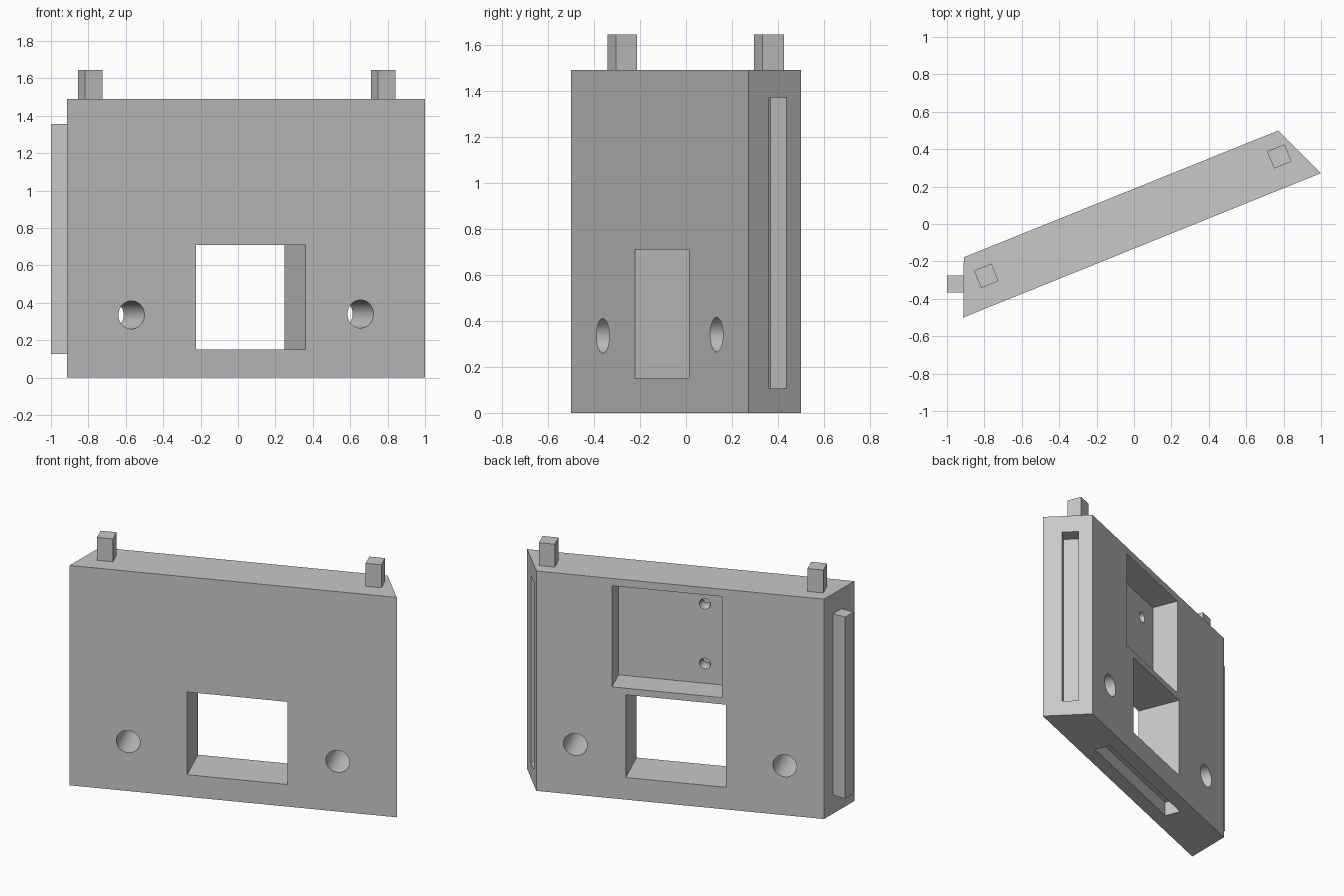
import bpy, bmesh, math
from mathutils import Matrix, Vector

cube = bpy.data.objects.get("Cube")
if cube:
    bpy.data.objects.remove(cube, do_unlink=True)

GREY = (0.58, 0.58, 0.58, 1)
mat = bpy.data.materials.new("plain grey")
mat.use_nodes = True
mat.diffuse_color = GREY
mat.node_tree.nodes["Principled BSDF"].inputs["Base Color"].default_value = GREY

H, T = 1.49, 0.297            # panel height and thickness
CORNER = Vector((-0.913, -0.5, 0))
# Panel frame: x along the front face, y into the thickness
PANEL = Matrix.Translation(CORNER) @ Matrix.Rotation(math.radians(22), 4, "Z")


def finish(name, bm):
    bmesh.ops.recalc_face_normals(bm, faces=bm.faces)
    mesh = bpy.data.meshes.new(name)
    bm.to_mesh(mesh)
    bm.free()
    mesh.materials.append(mat)
    obj = bpy.data.objects.new(name, mesh)
    bpy.context.collection.objects.link(obj)
    return obj


def box(name, lo, hi, frame=Matrix()):
    lo, hi = Vector(lo), Vector(hi)
    bm = bmesh.new()
    bmesh.ops.create_cube(bm, size=1)
    bm.transform(frame @ Matrix.Translation((lo + hi) / 2)
                 @ Matrix.Diagonal((*(hi - lo), 1)))
    return finish(name, bm)


def drill(name, x, z, r, y0, y1, ridges=0):
    """Round cutter along the panel thickness, optionally ridged like a thread."""
    bm = bmesh.new()
    bmesh.ops.create_cone(bm, cap_ends=True, segments=40, radius1=r, radius2=r,
                          depth=y1 - y0)
    for i in range(1, 2 * ridges):
        level = (y1 - y0) * (i / (2 * ridges) - 0.5)
        cut = bmesh.ops.bisect_plane(bm, geom=bm.verts[:] + bm.edges[:] + bm.faces[:],
                                     plane_co=(0, 0, level), plane_no=(0, 0, 1))
        for v in cut["geom_cut"]:
            if isinstance(v, bmesh.types.BMVert) and i % 2:
                v.co.xy *= 0.88
    bm.transform(PANEL @ Matrix.Translation((x, (y0 + y1) / 2, z))
                 @ Matrix.Rotation(math.pi / 2, 4, "X"))
    return finish(name, bm)


# Mitred panel body
bm = bmesh.new()
outline = [CORNER.xy, (1.0, 0.272), (0.772, 0.5), (-0.91, -0.178)]
base = bm.faces.new([bm.verts.new((x, y, 0)) for x, y in outline])
top = bmesh.ops.extrude_face_region(bm, geom=[base])["geom"]
bmesh.ops.translate(bm, vec=(0, 0, H), verts=[g for g in top if isinstance(g, bmesh.types.BMVert)])
panel = finish("panel", bm)

# Openings, pocket, slots and holes
MITRE = Matrix.Translation((0.873, 0.398, 0)) @ Matrix.Rotation(math.radians(45), 4, "Z")
FLOOR = 0.117                 # material left behind the pocket
cutters = [
    box("window_cutter", (0.742, -0.1, 0.15), (1.373, T + 0.1, 0.71), PANEL),
    box("pocket_cutter", (0.766, FLOOR, 0.755), (1.46, T + 0.1, 1.44), PANEL),
    box("bottom_slot_cutter", (0.55, 0.093, -0.1), (1.52, 0.203, 0.1), PANEL),
    box("side_slot_cutter", (-0.095, -0.053, 0.105), (0.1, 0.053, 1.37), MITRE),
    drill("right_hole_cutter", 0.37, 0.335, 0.075, -0.1, T + 0.1),
    drill("left_hole_cutter", 1.691, 0.34, 0.075, -0.1, T + 0.1),
    drill("centre_hole_cutter", 1.033, 1.105, 0.046, -0.1, FLOOR + 0.05),
    drill("upper_screw_cutter", 0.915, 1.293, 0.04, 0.025, FLOOR + 0.02, 5),
    drill("lower_screw_cutter", 0.915, 0.889, 0.04, 0.025, FLOOR + 0.02, 5),
]
bpy.context.view_layer.objects.active = panel
for cutter in cutters:
    cutter.hide_render = True
    mod = panel.modifiers.new(cutter.name, "BOOLEAN")
    mod.operation, mod.solver, mod.object = "DIFFERENCE", "EXACT", cutter
    bpy.ops.object.modifier_apply(modifier=mod.name)
    bpy.data.objects.remove(cutter, do_unlink=True)

bpy.ops.object.select_all(action="DESELECT")
panel.select_set(True)
bpy.ops.object.shade_smooth_by_angle(angle=math.radians(20))

# Joining tab on the right end
box("side_tab", (-1.0, -0.365, 0.125), (-0.911, -0.275, 1.355))

# Square pegs on the top edge
for name, x, y in (("right_peg", -0.79, -0.277), ("left_peg", 0.777, 0.361)):
    frame = Matrix.Translation((x, y, 0)) @ Matrix.Rotation(math.radians(22), 4, "Z")
    box(name, (-0.05, -0.05, H), (0.05, 0.05, 1.645), frame)
